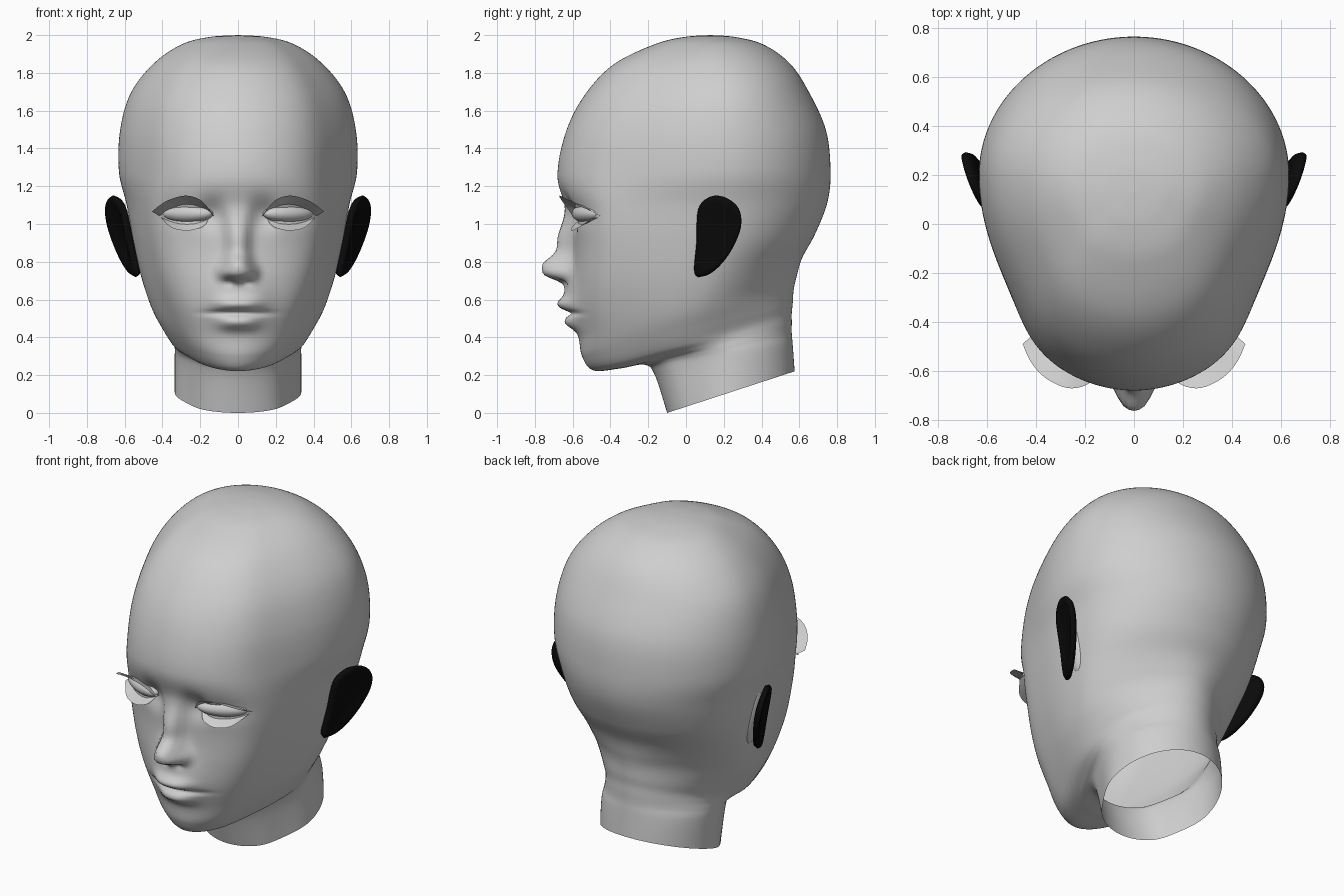
import bpy
import bmesh
import math
from mathutils import Vector, Matrix
from mathutils.bvhtree import BVHTree

if "Cube" in bpy.data.objects:
    bpy.data.objects.remove(bpy.data.objects["Cube"], do_unlink=True)


def make_material(name, value):
    mat = bpy.data.materials.new(name)
    mat.use_nodes = True
    colour = (value, value, value, 1)
    mat.diffuse_color = colour
    mat.node_tree.nodes["Principled BSDF"].inputs["Base Color"].default_value = colour
    return mat


grey = make_material("plain_grey", 0.62)
black = make_material("ear_black", 0.003)


def spline(points, steps, closed=False):
    """Smooth curve through tuples of any length."""
    count = len(points)
    result = []

    def pick(i):
        return points[i % count] if closed else points[max(0, min(count - 1, i))]

    for i in range(count if closed else count - 1):
        quad = [pick(i + k) for k in (-1, 0, 1, 2)]
        for step in range(steps):
            t = step / steps
            result.append([
                b + 0.5 * t * (c - a + t * (2 * a - 5 * b + 4 * c - d + t * (3 * (b - c) + d - a)))
                for a, b, c, d in zip(*quad)])
    if not closed:
        result.append(list(points[-1]))
    return result


def finish(name, bm, mat):
    bmesh.ops.remove_doubles(bm, verts=bm.verts, dist=0.0001)
    bmesh.ops.recalc_face_normals(bm, faces=bm.faces)
    for face in bm.faces:
        face.smooth = True
    mesh = bpy.data.meshes.new(name)
    bm.to_mesh(mesh)
    bm.free()
    mesh.materials.append(mat)
    obj = bpy.data.objects.new(name, mesh)
    bpy.context.collection.objects.link(obj)
    return obj


def loft(name, rings, mat, closed=True):
    bm = bmesh.new()
    rows = [[bm.verts.new(p) for p in ring] for ring in rings]
    size = len(rows[0])
    for upper, lower in zip(rows, rows[1:]):
        for i in range(size if closed else size - 1):
            j = (i + 1) % size
            bm.faces.new((upper[i], upper[j], lower[j], lower[i]))
    return finish(name, bm, mat)


def ellipsoid(name, centre, radii, rotation, mat):
    bm = bmesh.new()
    place = Matrix.Translation(centre) @ rotation @ Matrix.Diagonal((*radii, 1))
    bmesh.ops.create_uvsphere(bm, u_segments=32, v_segments=20, radius=1, matrix=place)
    return finish(name, bm, mat)


def bump(offset, spread, power=2):
    return math.exp(-abs(offset / spread) ** power)


# Facial relief: centre x, centre z, spread x, spread z, forward height
RELIEF = [
    (0, .775, .07, .06, .12),       # nose tip
    (0, .725, .06, .03, .05),       # underside of nose
    (0, .9, .06, .13, .08),         # nose bridge
    (.075, .745, .035, .04, .045),  # nostril wings
    (.045, .695, .02, .02, -.03),   # nostrils
    (0, .6, .16, .14, .045),        # mouth mound
    (0, .575, .12, .035, .04),      # upper lip
    (0, .475, .1, .035, .04),       # lower lip
    (0, .528, .16, .014, -.03),     # mouth line
    (.135, 1.05, .06, .08, -.035),  # inner eye corners
    (.265, 1.05, .14, .06, -.015),  # eye sockets
]


def relief(x, z):
    return sum(height * bump(abs(x) - cx, sx, 3) * bump(z - cz, sz)
               for cx, cz, sx, sz, height in RELIEF)


# Head sections: front z, front y, back z, back y, half width, widest y,
# narrowing towards the front
SECTIONS = [
    (2, .13, 2, .13, 0, .13, 0),
    (1.99, -.01, 1.99, .26, .15, .14, 0),
    (1.95, -.17, 1.95, .41, .3, .16, 0),
    (1.84, -.39, 1.85, .55, .45, .18, 0),
    (1.67, -.545, 1.7, .65, .57, .2, 0),
    (1.475, -.64, 1.5, .74, .625, .2, 0),
    (1.25, -.68, 1.29, .765, .63, .2, -.04),
    (1.08, -.63, 1.12, .75, .59, .19, -.25),
    (.9, -.6, .95, .685, .56, .16, -.3),
    (.7, -.6, .82, .615, .525, .12, -.22),
    (.55, -.595, .72, .585, .49, .09, -.1),
    (.41, -.565, .65, .57, .45, .07, .02),
    (.3, -.55, .58, .565, .4, .07, .15),
    (.225, -.49, .53, .56, .36, .09, .25),
    (.235, -.35, .48, .56, .34, .15, .2),
    (.255, -.22, .42, .56, .335, .2, .05),
    (.2, -.165, .36, .565, .335, .235, 0),
    (0, -.1, .22, .575, .335, .235, 0),
]
SIDES = 200
rings = []
for zf, yf, zb, yb, width, mid, front in spline(SECTIONS, 13):
    back = .26 * bump(zf - .48, .24)  # the jaw tapers into the nape
    ring = []
    for i in range(SIDES):
        angle = math.tau * i / SIDES
        s = math.sin(angle)
        x = width * math.cos(angle) * (1 - (back if s > 0 else front) * s * s)
        if s < 0:
            x *= 1 - .05 * math.sin(5.2 * s * s)
        y = mid + s * ((yb - mid) if s > 0 else (mid - yf))
        z = zf + (zb - zf) * (y - yf) / max(yb - yf, .001)
        if y < -.2:
            y -= relief(x, z)
        ring.append((x, y, z))
    rings.append(ring)
head = loft("head_and_neck", rings, grey)

# Surface lookup so that the eyes and lashes sit on the face
probe = bmesh.new()
probe.from_mesh(head.data)
tree = BVHTree.FromBMesh(probe)
probe.free()


def face_y(x, z):
    return tree.ray_cast(Vector((x, -2, z)), Vector((0, 1, 0)))[0].y


# Outer edges of the lashes, from the inner to the outer eye corner
UPPER_EDGE = [(.13, -.6, 1.045), (.19, -.655, 1.12), (.27, -.67, 1.15),
              (.36, -.63, 1.13), (.42, -.565, 1.095), (.455, -.49, 1.065)]
LOWER_EDGE = [(.17, -.59, 1), (.2, -.605, .98), (.27, -.605, .965),
              (.35, -.57, .98), (.405, -.5, 1.03)]


def lash(name, edge, side, z_base, lift, x_start, x_end):
    outer = spline(edge, 6)
    inner = []
    for i in range(len(outer)):
        t = i / (len(outer) - 1)
        x = x_start + (x_end - x_start) * t
        z = z_base + lift * math.sin(math.pi * t)
        inner.append((x, face_y(x, z) + .01, z))
    rows = [[(side * p[0], p[1], p[2]) for p in row] for row in (inner, outer)]
    return loft(name, rows, grey, closed=False)


# Ear outline in y and z, then layers from back to front: scale, offset
EAR_OUTLINE = [(.045, .74), (.1, .725), (.17, .77), (.24, .86), (.29, .98),
               (.28, 1.08), (.21, 1.14), (.13, 1.145), (.065, 1.08), (.055, .9)]
EAR_LAYERS = [(0, -.035), (.7, -.035), (.95, -.025), (1, -.005), (.95, .01),
              (.8, .01), (.6, 0), (0, 0)]


def ear(name, side):
    outline = spline(EAR_OUTLINE, 5, closed=True)
    layers = []
    for scale, offset in EAR_LAYERS:
        layer = []
        for py, pz in outline:
            y = .16 + (py - .16) * scale
            z = .95 + (pz - .95) * scale
            x = .54 + .19 * (z - .73) + .4 * (y - .05) + offset
            layer.append((side * x, y, z))
        layers.append(layer)
    return loft(name, layers, black)


for label, side in (("left", 1), ("right", -1)):
    ex, ez = .265, 1.055
    ellipsoid(label + "_eye", (side * ex, face_y(ex, ez) + .035, ez), (.145, .06, .048),
              Matrix.Rotation(side * .45, 4, "Z"), grey)
    lash(label + "_upper_lash", UPPER_EDGE, side, 1.04, .06, .13, .41)
    lash(label + "_lower_lash", LOWER_EDGE, side, 1.035, -.03, .15, .405)
    ear(label + "_ear", side)
    # Skin between the ear and the head
    ellipsoid(label + "_ear_root", (side * .545, .13, .92), (.03, .06, .17),
              Matrix.Rotation(side * .19, 4, "Y"), grey)
